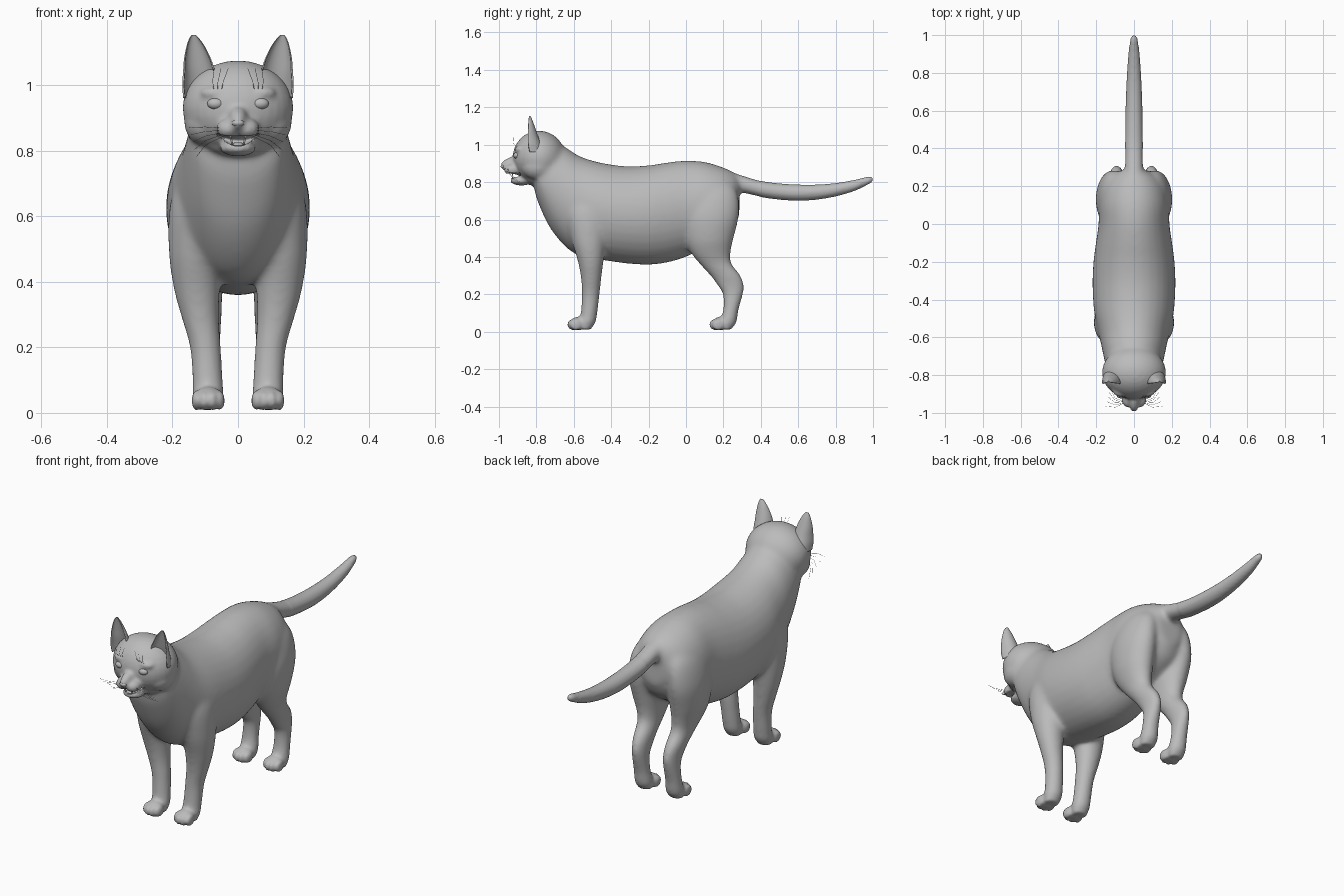
import bpy, bmesh, math
from mathutils import Vector, Matrix

if "Cube" in bpy.data.objects:
    bpy.data.objects.remove(bpy.data.objects["Cube"])

fur = bpy.data.materials.new("plain grey")
fur.diffuse_color = (0.5, 0.5, 0.5, 1)
fur.use_nodes = True
fur.node_tree.nodes["Principled BSDF"].inputs["Base Color"].default_value = fur.diffuse_color


def finish(name, bm, smooth=True):
    bmesh.ops.recalc_face_normals(bm, faces=bm.faces)
    me = bpy.data.meshes.new(name)
    bm.to_mesh(me)
    bm.free()
    me.materials.append(fur)
    for p in me.polygons:
        p.use_smooth = smooth
    ob = bpy.data.objects.new(name, me)
    bpy.context.collection.objects.link(ob)
    return ob


def skin_rings(bm, rings):
    """Bridge closed loops of points and cap both ends."""
    loops = [[bm.verts.new(p) for p in r] for r in rings]
    n = len(loops[0])
    for a, b in zip(loops, loops[1:]):
        for i in range(n):
            bm.faces.new((a[i], a[(i + 1) % n], b[(i + 1) % n], b[i]))
    bm.faces.new(loops[0][::-1])
    bm.faces.new(loops[-1])


def resample(rows, steps=5):
    """Smooth spline through rows of numbers."""
    out = []
    for i in range(len(rows) - 1):
        p0, p1, p2, p3 = (rows[max(0, min(len(rows) - 1, i + k))] for k in (-1, 0, 1, 2))
        for s in range(steps):
            t = s / steps
            out.append([b + 0.5 * t * (c - a + t * (2*a - 5*b + 4*c - d + t * (3*(b - c) + d - a)))
                        for a, b, c, d in zip(p0, p1, p2, p3)])
    return out + [list(rows[-1])]


ANG = [2 * math.pi * i / 32 for i in range(32)]


def loft_y(bm, rows):
    """Rows: y, top z, bottom z, half width."""
    skin_rings(bm, [[(w * math.cos(a), y, (t + b) / 2 + (t - b) / 2 * math.sin(a)) for a in ANG]
                    for y, t, b, w in resample(rows)])


def loft_z(bm, rows, side):
    """Rows: z, front y, back y, inner x, outer x."""
    skin_rings(bm, [[(side * ((i + o) / 2 + (o - i) / 2 * math.cos(a)),
                      (f + b) / 2 + (b - f) / 2 * math.sin(a), z) for a in ANG]
                    for z, f, b, i, o in resample(rows)])


def blob(bm, centre, radii, tilt=0, seg=32):
    m = Matrix.Translation(centre) @ Matrix.Rotation(tilt, 4, 'X') @ Matrix.Diagonal((*radii, 1))
    bmesh.ops.create_uvsphere(bm, u_segments=seg, v_segments=seg // 2, radius=1, matrix=m)


bm = bmesh.new()
# torso and neck
loft_y(bm, [(-.81, .99, .76, .10), (-.79, 1.0, .69, .135), (-.73, 1.025, .56, .155),
            (-.65, .99, .46, .172), (-.57, .94, .405, .19), (-.46, .905, .385, .212),
            (-.32, .885, .365, .22), (-.2, .89, .358, .215), (-.1, .905, .37, .202),
            (0, .915, .40, .188), (.1, .908, .45, .185), (.19, .882, .50, .165),
            (.25, .855, .55, .125), (.285, .83, .62, .07)])
# tail
loft_y(bm, [(.18, .875, .76, .05), (.29, .84, .745, .05), (.4, .807, .72, .048), (.5, .793, .706, .046),
            (.6, .787, .70, .045), (.7, .787, .706, .042), (.8, .795, .723, .037),
            (.9, .812, .752, .03), (.97, .829, .785, .021), (.99, .83, .795, .015), (1.0, .825, .807, .007)])
for s in (-1, 1):
    # front leg
    loft_z(bm, [(.78, -.60, -.46, .05, .15), (.65, -.64, -.41, .05, .205), (.5, -.615, -.425, .05, .212),
                (.38, -.58, -.44, .055, .197), (.29, -.562, -.452, .058, .172), (.2, -.556, -.463, .053, .146),
                (.1, -.562, -.475, .047, .138), (.05, -.575, -.485, .045, .137), (.012, -.57, -.51, .055, .128)], s)
    # hind leg
    loft_z(bm, [(.82, .06, .22, .04, .12), (.74, .0, .275, .03, .175), (.62, -.02, .283, .03, .202),
                (.5, -.005, .255, .03, .193), (.43, .02, .24, .038, .173), (.37, .065, .242, .046, .153),
                (.3, .13, .292, .05, .14), (.25, .168, .308, .053, .132), (.2, .198, .303, .055, .13),
                (.12, .2, .281, .053, .134), (.05, .18, .268, .047, .137), (.012, .19, .24, .057, .128)], s)
    # paws with four toes
    for fy in (-.585, .175):
        blob(bm, (s * .091, fy + .01, .044), (.046, .045, .036))
        for k, (dx, dy) in enumerate(((-.036, .006), (-.013, -.008), (.013, -.008), (.036, .006))):
            blob(bm, (s * .091 + dx, fy - .01 + dy, .038), (.0145, .034, .031), seg=16)
    # cheeks and muzzle pads
    blob(bm, (s * .092, -.79, .885), (.072, .09, .075))
    blob(bm, (s * .028, -.925, .866), (.038, .047, .033))
    # brow
    blob(bm, (s * .07, -.88, .975), (.045, .035, .022))
# skull, nose bridge, jaw, throat
blob(bm, (0, -.785, .93), (.17, .142, .145))
blob(bm, (0, -.92, .902), (.03, .075, .036), tilt=.3)
blob(bm, (0, -.88, .808), (.055, .06, .026))
blob(bm, (0, -.80, .845), (.115, .075, .068))

body = finish("cat_body", bm)
rem = body.modifiers.new("fuse", 'REMESH')
rem.mode = 'VOXEL'
rem.voxel_size = .0085
dg = bpy.context.evaluated_depsgraph_get()
body.data = bpy.data.meshes.new_from_object(body.evaluated_get(dg))
body.modifiers.clear()
for p in body.data.polygons:
    p.use_smooth = True
    p.material_index = 0

# soft blending on the trunk, fine detail kept on face and paws
grp = body.vertex_groups.new(name="trunk")
for v in body.data.vertices:
    w = min(1, max(0, (v.co.z - .22) / .15)) * min(1, max(0, (v.co.y + .84) / .12))
    if v.co.y > .4:
        w = 0
    if w > 0:
        grp.add([v.index], w, 'REPLACE')
fine = body.modifiers.new("fine", 'SMOOTH')
fine.factor, fine.iterations = .5, 4
broad = body.modifiers.new("broad", 'SMOOTH')
broad.factor, broad.iterations, broad.vertex_group = .5, 30, "trunk"

# open mouth, curving up at the corners
bm = bmesh.new()
skin_rings(bm, [[(x, -.945 + .055 * math.sin(a) + x * x * 8, .829 + x * x * 5
                  + .016 * math.cos(a) * max(.15, 1 - (x / .066) ** 2)) for a in ANG]
                for x in [-.064 + .008 * i for i in range(17)]])
cutter = finish("mouth_cutter", bm)
cutter.hide_render = True
cutter.display_type = 'WIRE'
cut = body.modifiers.new("mouth", 'BOOLEAN')
cut.operation, cut.object, cut.solver = 'DIFFERENCE', cutter, 'EXACT'

# tongue and teeth
bm = bmesh.new()
blob(bm, (0, -.905, .818), (.024, .03, .007), seg=16)
finish("tongue", bm)
bm = bmesh.new()
for x, z, h, flip in ((.022, .838, .02, 1), (.018, .826, .014, 0)):
    for s in (-1, 1):
        m = Matrix.Translation((s * x, -.928, z)) @ Matrix.Rotation(math.pi * flip, 4, 'X')
        bmesh.ops.create_cone(bm, cap_ends=True, segments=10, radius1=.004, radius2=.0005, depth=h, matrix=m)
finish("teeth", bm)

# nose tip
bm = bmesh.new()
blob(bm, (0, -.977, .884), (.019, .014, .011), seg=20)
finish("nose", bm)

for s, side in ((-1, "right"), (1, "left")):
    # eyeball
    bm = bmesh.new()
    blob(bm, (s * .068, -.903, .943), (.026, .02, .018), seg=24)
    finish(side + "_eye", bm)
    # cupped ear: z, centre x, half width, front y, depth
    bm = bmesh.new()
    rows = resample([(.96, .115, .052, -.835, .075), (1.0, .117, .053, -.842, .068), (1.04, .1185, .049, -.844, .055),
                     (1.08, .1235, .041, -.843, .04), (1.12, .1295, .027, -.841, .024),
                     (1.142, .1335, .015, -.839, .013), (1.153, .135, .006, -.837, .006)])
    arc = [math.pi * i / 16 for i in range(17)]
    skin_rings(bm, [[(s * (x + w * math.cos(a)), y + d * math.sin(a), z) for a in arc] +
                    [(s * (x + .9 * w * math.cos(a)), y - .002 + .68 * d * math.sin(a), z) for a in arc[::-1]]
                    for z, x, w, y, d in rows])
    finish(side + "_ear", bm)
    # whiskers and brow hairs
    cu = bpy.data.curves.new(side + "_whiskers", 'CURVE')
    cu.dimensions, cu.bevel_depth, cu.bevel_resolution = '3D', .0007, 0
    hairs = [((.045, -.945, .868 - .006 * i), (.1, -.97 + .012 * i, .872 - .014 * i),
              (.15 - .006 * i, -.965 + .025 * i, .87 - .022 * i)) for i in range(5)]
    hairs += [((.05 + .012 * i, -.905, .985), (.045 + .016 * i, -.925, 1.01),
               (.03 + .022 * i, -.922, 1.05)) for i in range(3)]
    for pts in hairs:
        sp = cu.splines.new('POLY')
        sp.points.add(2)
        for q, (x, y, z) in zip(sp.points, pts):
            q.co = (s * x, y, z, 1)
    cu.materials.append(fur)
    bpy.context.collection.objects.link(bpy.data.objects.new(side + "_whiskers", cu))
